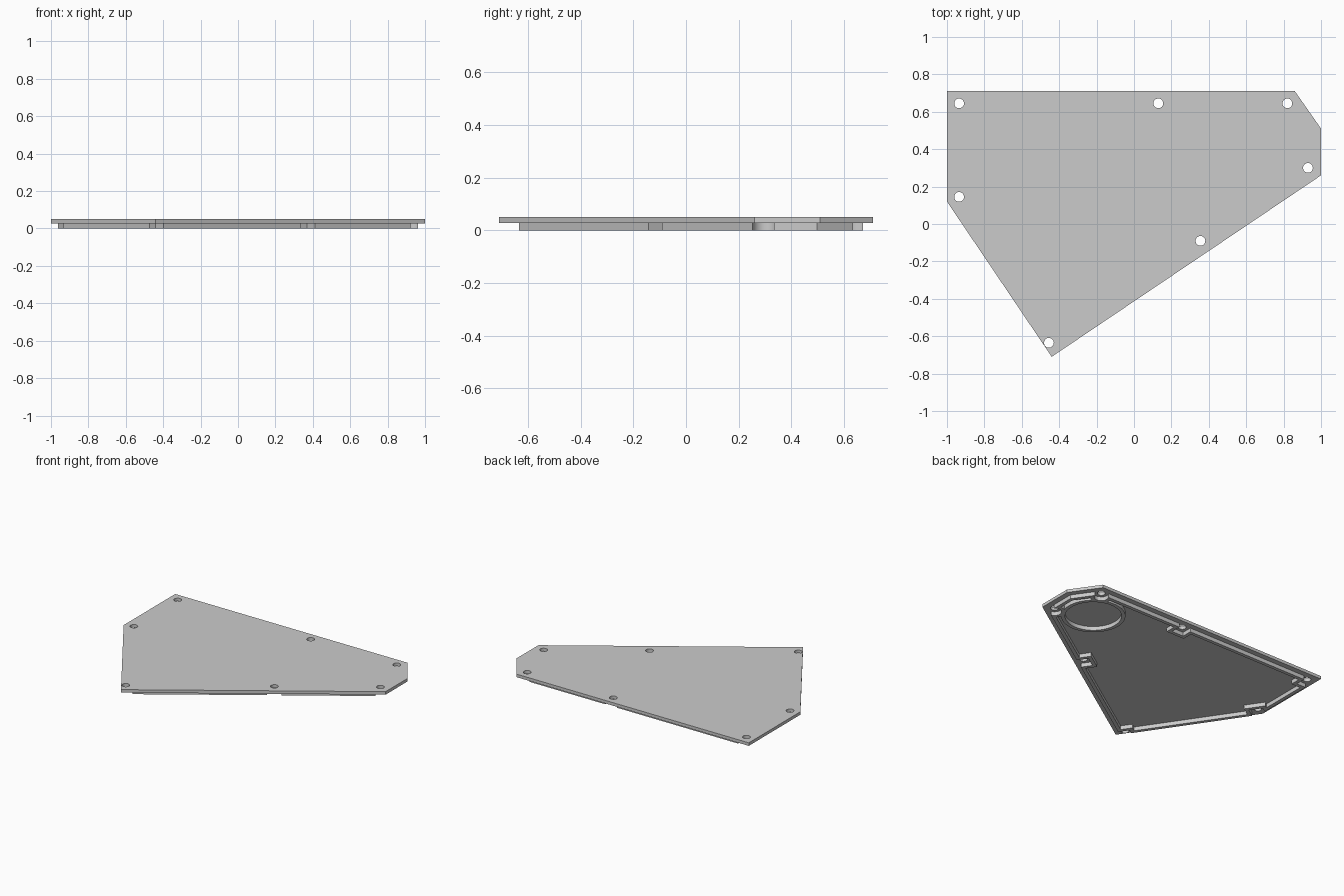
import bpy, bmesh, math
from mathutils import Vector

cube = bpy.data.objects.get("Cube")
if cube:
    bpy.data.objects.remove(cube, do_unlink=True)

PLATE_LOW, PLATE_TOP = 0.028, 0.05
INSET, WALL, NOTCH, HOLE = 0.038, 0.025, 0.047, 0.026
SLANT = math.atan2(0.97, 1.44)

# Plate outline, counter-clockwise
outline = [Vector(p) for p in ((-1, 0.12), (-0.44, -0.71), (1, 0.26),
                               (1, 0.51), (0.86, 0.71), (-1, 0.71))]

# Screw holes: x, y, and notch angle (None means a round notch)
holes = [(-0.935, 0.645, 0), (0.13, 0.645, 0), (0.82, 0.645, None),
         (0.93, 0.30, None), (0.355, -0.09, SLANT),
         (-0.455, -0.635, SLANT), (-0.935, 0.145, SLANT)]

gray = bpy.data.materials.new("light_gray")
gray.use_nodes = True
gray.diffuse_color = (0.6, 0.6, 0.6, 1)
gray.node_tree.nodes["Principled BSDF"].inputs["Base Color"].default_value = gray.diffuse_color


def offset(points, distance):
    """Move every edge of a convex outline inward."""
    result = []
    for i, p in enumerate(points):
        a = (p - points[i - 1]).normalized()
        b = (points[(i + 1) % len(points)] - p).normalized()
        na, nb = Vector((-a.y, a.x)), Vector((-b.y, b.x))
        result.append(p + (na + nb) * distance / (1 + na.dot(nb)))
    return result


def circle(x, y, radius, sides=32, turn=0):
    return [(x + radius * math.cos(turn + math.tau * i / sides),
             y + radius * math.sin(turn + math.tau * i / sides)) for i in range(sides)]


def prism(name, points, low, high):
    bm = bmesh.new()
    face = bm.faces.new([bm.verts.new((p[0], p[1], low)) for p in points])
    top = bmesh.ops.extrude_face_region(bm, geom=[face])["geom"]
    bmesh.ops.translate(bm, vec=(0, 0, high - low),
                        verts=[v for v in top if isinstance(v, bmesh.types.BMVert)])
    bmesh.ops.recalc_face_normals(bm, faces=bm.faces)
    mesh = bpy.data.meshes.new(name)
    bm.to_mesh(mesh)
    bm.free()
    mesh.materials.append(gray)
    obj = bpy.data.objects.new(name, mesh)
    bpy.context.collection.objects.link(obj)
    return obj


def cut(target, cutter):
    """Subtract the cutter and remove it."""
    mod = target.modifiers.new("cut", 'BOOLEAN')
    mod.operation, mod.solver, mod.object = 'DIFFERENCE', 'EXACT', cutter
    bpy.context.view_layer.update()
    graph = bpy.context.evaluated_depsgraph_get()
    mesh = bpy.data.meshes.new_from_object(target.evaluated_get(graph))
    target.modifiers.clear()
    target.data = mesh
    bpy.data.objects.remove(cutter, do_unlink=True)


def cut_notches(target, size):
    """Clear space around every screw hole."""
    for x, y, angle in holes:
        if angle is None:
            shape = circle(x, y, size)
        else:
            shape = circle(x, y, size * math.sqrt(2), 4, angle + math.pi / 4)
        cut(target, prism("notch_cutter", shape, -0.2, 0.2))


# Cover plate with screw holes
plate = prism("cover_plate", outline, PLATE_LOW, PLATE_TOP)
for x, y, angle in holes:
    cut(plate, prism("hole_cutter", circle(x, y, HOLE), -0.2, 0.2))

# Thin locating rim underneath, stepping inward around each screw
rim = prism("locating_rim", offset(outline, INSET), 0, PLATE_LOW + 0.002)
cut_notches(rim, NOTCH)
core = prism("rim_core", offset(outline, INSET + WALL), -0.1, 0.1)
cut_notches(core, NOTCH + WALL)
cut(rim, core)

# Round collar underneath
collar = prism("round_collar", circle(0.70, 0.42, 0.21, 64), 0, PLATE_LOW + 0.002)
cut(collar, prism("collar_cutter", circle(0.70, 0.42, 0.185, 64), -0.2, 0.2))

# Smooth round walls, keep sharp edges
for obj in (plate, rim, collar):
    bpy.ops.object.select_all(action='DESELECT')
    obj.select_set(True)
    bpy.context.view_layer.objects.active = obj
    bpy.ops.object.shade_smooth_by_angle(angle=math.radians(30))
